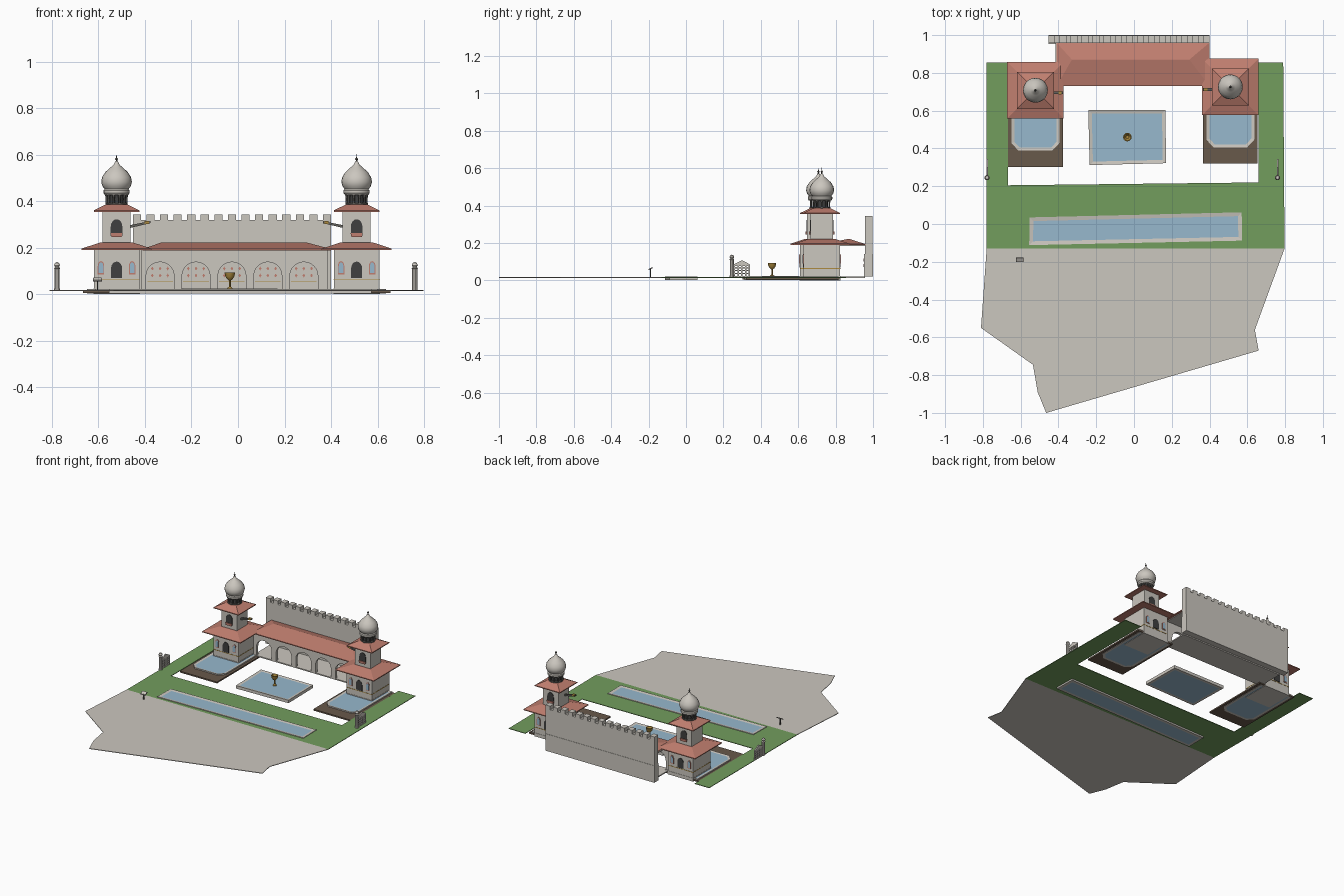
import bpy, bmesh, math
from mathutils import Vector

if "Cube" in bpy.data.objects:
    bpy.data.objects.remove(bpy.data.objects["Cube"])


def material(name, *rgb):
    m = bpy.data.materials.new(name)
    m.use_nodes = True
    m.diffuse_color = (*rgb, 1)
    m.node_tree.nodes["Principled BSDF"].inputs["Base Color"].default_value = (*rgb, 1)
    return m


STONE = material("pale stone", .60, .57, .52)
ROOF = material("terracotta", .53, .21, .16)
WATER = material("water blue", .31, .48, .61)
GRASS = material("grass green", .17, .34, .11)
SOIL = material("soil brown", .14, .10, .07)
GOLD = material("gold", .42, .26, .05)
DARK = material("dark opening", .05, .05, .05)
BRONZE = material("weathered metal", .12, .115, .105)


def finish(name, bm, *mats, smooth=False):
    bmesh.ops.recalc_face_normals(bm, faces=bm.faces)
    mesh = bpy.data.meshes.new(name)
    bm.to_mesh(mesh)
    bm.free()
    for m in mats:
        mesh.materials.append(m)
    ob = bpy.data.objects.new(name, mesh)
    bpy.context.collection.objects.link(ob)
    if smooth:
        bpy.ops.object.select_all(action='DESELECT')
        ob.select_set(True)
        bpy.context.view_layer.objects.active = ob
        bpy.ops.object.shade_smooth_by_angle(angle=math.radians(35))
    return ob


def extrude_outline(pts, lo, hi, axis):
    """Outline pushed along an axis; the two outline coordinates are the other axes in order."""
    place = {'x': lambda a, b, c: (c, a, b), 'y': lambda a, b, c: (a, c, b),
             'z': lambda a, b, c: (a, b, c)}[axis]
    bm = bmesh.new()
    face = bm.faces.new([bm.verts.new(place(a, b, lo)) for a, b in pts])
    out = bmesh.ops.extrude_face_region(bm, geom=[face], use_keep_orig=True)
    moved = [v for v in out["geom"] if isinstance(v, bmesh.types.BMVert)]
    bmesh.ops.translate(bm, verts=moved, vec=Vector(place(0, 0, hi - lo)))
    return bm


def prism(name, pts, lo, hi, mat, axis='z'):
    return finish(name, extrude_outline(pts, lo, hi, axis), mat)


def box(name, x0, x1, y0, y1, z0, z1, mat):
    return prism(name, [(x0, y0), (x1, y0), (x1, y1), (x0, y1)], z0, z1, mat)


def pool(name, pts, z0, z1, border):
    """Stone rim with sunken water, also visible underneath."""
    bm = extrude_outline(pts, z0, z1, 'z')
    bmesh.ops.recalc_face_normals(bm, faces=bm.faces)
    caps = [f for f in bm.faces if abs(f.normal.z) > .9]
    bmesh.ops.inset_region(bm, faces=caps, thickness=border, use_even_offset=True)
    for f in caps:
        f.material_index = 1
        if f.normal.z > 0:
            bmesh.ops.translate(bm, verts=f.verts, vec=(0, 0, -.003))
    return finish(name, bm, STONE, WATER)


def lathe(name, profile, x, y, mat, steps=16):
    bm = bmesh.new()
    verts = [bm.verts.new((x + r, y, z)) for r, z in profile]
    edges = [bm.edges.new(p) for p in zip(verts, verts[1:])]
    bmesh.ops.spin(bm, geom=verts + edges, cent=(x, y, 0), axis=(0, 0, 1),
                   angle=math.tau, steps=steps)
    bmesh.ops.remove_doubles(bm, verts=bm.verts, dist=.0001)
    return finish(name, bm, mat, smooth=True)


def arch(cx, half, z0, spring, top, n=4):
    """Slightly pointed arch outline, from lower left over the top to lower right."""
    left = [(cx - half * math.cos(i / n * math.pi / 2),
             spring + (top - spring) * math.sin(i / n * math.pi / 2)) for i in range(n + 1)]
    right = [(2 * cx - x, z) for x, z in left[-2::-1]]
    return [(cx - half, z0)] + left + right + [(cx + half, z0)]


def hip_roof(name, eave, ridge, z0, z1):
    """Eave and ridge are (x0, x1, y0, y1) rectangles."""
    bm = bmesh.new()
    for (x0, x1, y0, y1), z in ((eave, z0), (eave, z0 + .006), (ridge, z1)):
        for x, y in ((x0, y0), (x1, y0), (x1, y1), (x0, y1)):
            bm.verts.new((x, y, z))
    bm.verts.ensure_lookup_table()
    v = bm.verts
    for base in (0, 4):
        for i in range(4):
            j = (i + 1) % 4
            bm.faces.new((v[base + i], v[base + j], v[base + 4 + j], v[base + 4 + i]))
    bm.faces.new(v[:4])
    bm.faces.new(v[8:])
    bmesh.ops.remove_doubles(bm, verts=bm.verts, dist=.0001)
    return finish(name, bm, ROOF)


def square(cx, cy, h):
    return cx - h, cx + h, cy - h, cy + h


# Grounds
prism("plaza", [(-.78, -.13), (-.81, -.55), (-.535, -.745), (-.51, -.89), (-.465, -1),
                (.66, -.67), (.64, -.56), (.797, -.13)], .014, .018, STONE)
prism("lawn", [(-.78, -.13), (.797, -.13), (.79, .855), (.66, .855), (.66, .22),
               (-.667, .205), (-.667, .855), (-.78, .855)], .014, .018, GRASS)
pool("long_pool", [(-.555, -.112), (.573, -.088), (.57, .062), (-.552, .035)], .003, .022, .02)
pool("centre_pool", [(-.235, .312), (.17, .322), (.166, .603), (-.242, .603)], .003, .024, .018)
lathe("fountain", [(0, .02), (.012, .02), (.012, .025), (.004, .032), (.004, .058), (.012, .065),
                   (.019, .075), (.023, .094), (.018, .094), (.008, .078), (0, .078)],
      -.035, .46, GOLD, 12)

# Towers
for side, cx, cy in (("right", -.522, .708), ("left", .51, .726)):
    s = 1 if cx > 0 else -1
    front = cy - .32
    box(side + "_garden_bed", cx - .145, cx + .145, cy - .405, cy + .095, .004, .014, SOIL)
    pool(side + "_tower_pool",
         [(cx - .127, cy + .09), (cx - .127, front + .04), (cx - .09, front),
          (cx + .09, front), (cx + .127, front + .04), (cx + .127, cy + .09)], .002, .022, .016)
    box(side + "_tower_floor", *square(cx, cy, .1), 0, .024, STONE)
    box(side + "_lower_storey", *square(cx, cy, .098), .02, .19, STONE)
    box(side + "_gold_band", *square(cx, cy, .0995), .062, .066, GOLD)
    hip_roof(side + "_lower_roof", square(cx, cy, .15), square(cx, cy, .07), .19, .222)
    box(side + "_upper_storey", *square(cx, cy, .06), .2, .356, STONE)
    hip_roof(side + "_upper_roof", square(cx, cy, .098), square(cx, cy, .045), .354, .386)
    # Arched openings on front and back
    for d, word in ((-1, "front"), (1, "back")):
        tag = f"{side}_{word}_"
        low, high = cy + d * .098, cy + d * .06

        def panel(name, outline, wall, depth, mat):
            prism(tag + name, outline, wall, wall + d * depth, mat, 'y')

        panel("doorway", arch(cx, .024, .07, .11, .14), low, .003, DARK)
        panel("upper_window", arch(cx, .025, .25, .29, .322), high, .003, DARK)
        panel("window_sill", [(cx - .022, .246), (cx + .022, .246), (cx + .026, .262),
                              (cx - .026, .262)], high, .009, ROOF)
        for k in (-1, 1):
            panel("window_frame", arch(cx + k * .067, .014, .085, .12, .142), low, .003, ROOF)
            panel("window_pane", arch(cx + k * .067, .01, .09, .12, .137), low, .005, WATER)
    # Lantern, dome and finial
    lathe(side + "_lantern_core", [(0, .38), (.032, .38), (.032, .432), (0, .432)], cx, cy, DARK)
    lathe(side + "_lantern_base", [(0, .38), (.047, .38), (.047, .392), (0, .392)], cx, cy, BRONZE)
    for i in range(10):
        a = i * math.tau / 10
        lathe(side + "_lantern_column", [(.006, .385), (.005, .41), (.008, .43)],
              cx + .042 * math.cos(a), cy + .042 * math.sin(a), BRONZE, 6)
    lathe(side + "_dome", [(0, .426), (.05, .426), (.056, .434), (.056, .446), (.051, .451),
                           (.061, .464), (.066, .482), (.062, .503), (.048, .525), (.028, .543),
                           (.013, .556), (.006, .57), (0, .57)], cx, cy, STONE, 20)
    lathe(side + "_finial", [(.006, .565), (.003, .575), (.007, .581), (.002, .587), (0, .606)],
          cx, cy, BRONZE, 8)
    # Spout reaching inwards from the upper storey
    inner = cx - s * .06
    prism(side + "_spout", [(inner, .285), (inner - s * .085, .305), (inner - s * .085, .314),
                            (inner, .297)], cy - .021, cy - .007, BRONZE, 'y')
    box(side + "_spout_tip", *square(inner - s * .07, cy - .014, .009), .302, .314, GOLD)

# Arcade with five arches
centres = [-.335 + .1545 * i for i in range(5)]
outline = [(-.416, .02)]
for c in centres:
    outline += arch(c, .06, .02, .08, .138, 6)
outline += [(.386, .02), (.386, .19), (-.416, .19)]
prism("arcade_wall", outline, .77, .79, STONE, 'y')
box("arcade_floor", -.416, .386, .77, .957, .012, .02, STONE)
box("arcade_ceiling", -.416, .386, .77, .957, .184, .19, STONE)
hip_roof("arcade_roof", (-.41, .40, .73, .96), (-.33, .295, .868, .872), .188, .222)
for c in centres:
    box("wall_band", c - .055, c + .055, .951, .954, .052, .055, GOLD)
    for dx in (-.033, 0, .033):
        for z in (.08, .11):
            prism("wall_flower", [(c + dx - .006, z), (c + dx, z - .008), (c + dx + .006, z),
                                  (c + dx, z + .008)], .950, .954, ROOF, 'y')

# Battlement wall
left, right, count = -.452, .40, 15
pitch = (right - left) / (count - .4)
outline = [(right, .02), (left, .02)]
for i in range(count):
    x = left + i * pitch
    outline += [(x, .343), (x + .6 * pitch, .343)]
    if i < count - 1:
        outline += [(x + .6 * pitch, .318), (x + pitch, .318)]
prism("battlement_wall", outline, .957, .998, STONE, 'y')
box("battlement_plinth", left, right, .953, 1, .02, .14, STONE)

# Side gates: ball-topped post and lattice screen
for side, x in (("right", -.778), ("left", .76)):
    lathe(side + "_gate_post", [(0, .016), (.013, .016), (.011, .03), (.011, .108), (.014, .112),
                                (.008, .116), (.013, .124), (.009, .134), (0, .138)],
          x, .245, STONE, 10)
    y0, y1 = .255, .343
    prism(side + "_screen_top", [(y0, .076), (y1, .076), (y1, .085), ((y0 + y1) / 2, .108),
                                 (y0, .085)], x - .004, x + .004, STONE, 'x')
    for i in range(5):
        y = y0 + i * (y1 - y0 - .008) / 4
        box(side + "_screen_upright", x - .004, x + .004, y, y + .008, .016, .08, STONE)
    for i in range(4):
        z = .018 + i * .0155
        box(side + "_screen_rail", x - .003, x + .003, y0, y1, z, z + .006, STONE)

# Information stand
box("stand_post", -.607, -.601, -.193, -.187, .016, .06, BRONZE)
prism("stand_panel", [(-.2, .054), (-.178, .066), (-.179, .070), (-.201, .058)],
      -.624, -.584, BRONZE, 'x')
prism("stand_plate", [(-.2, .0585), (-.18, .0694), (-.18, .0714), (-.2, .0605)],
      -.621, -.587, STONE, 'x')
